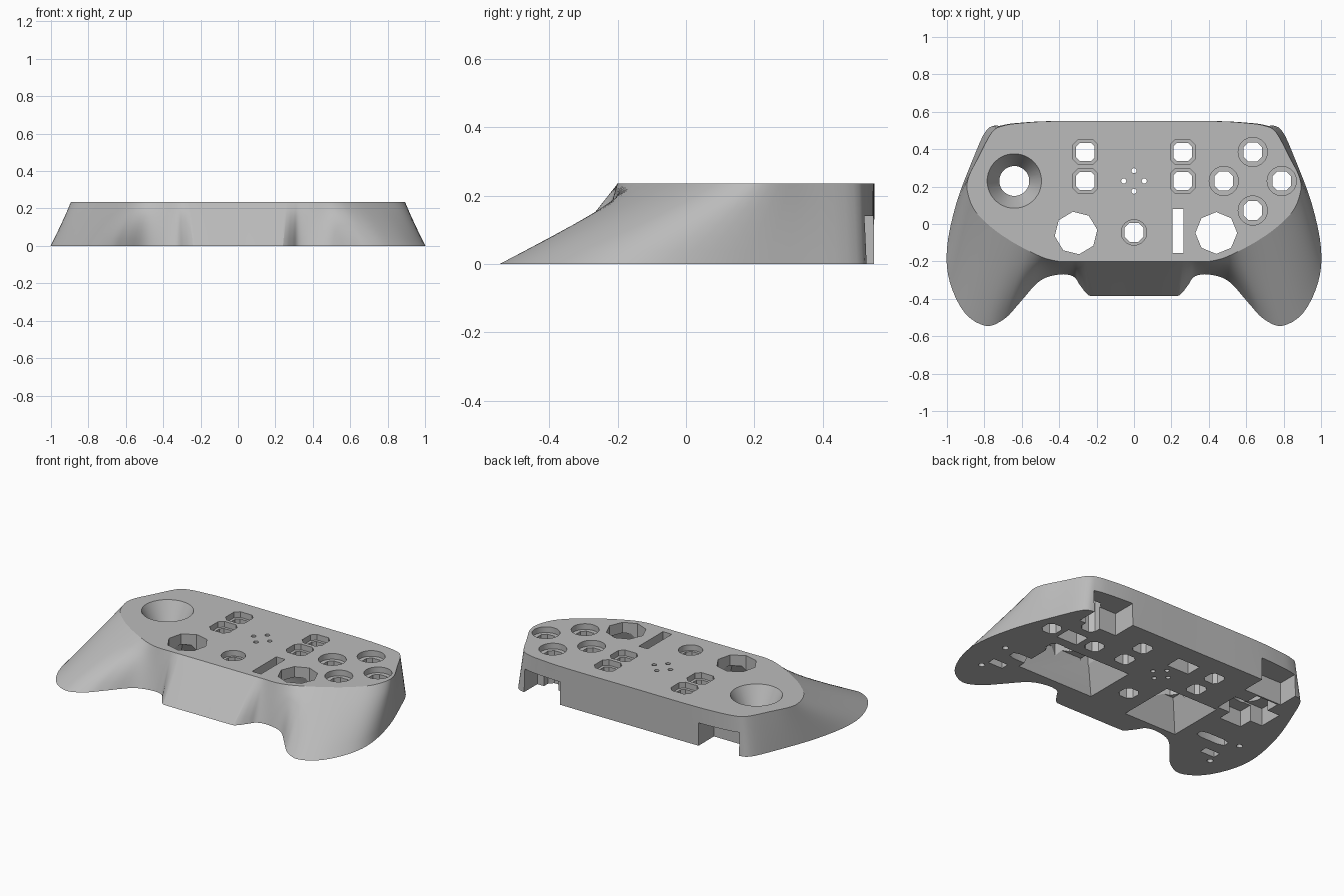
import bpy, bmesh, math
from mathutils import Vector

if "Cube" in bpy.data.objects:
    bpy.data.objects.remove(bpy.data.objects["Cube"], do_unlink=True)

HEIGHT = 0.235
grey = bpy.data.materials.new("shell grey")
grey.use_nodes = True
grey.diffuse_color = (0.5, 0.5, 0.5, 1)
grey.node_tree.nodes["Principled BSDF"].inputs["Base Color"].default_value = (0.5, 0.5, 0.5, 1)


def make_object(name, bm):
    bmesh.ops.recalc_face_normals(bm, faces=bm.faces)
    mesh = bpy.data.meshes.new(name)
    bm.to_mesh(mesh)
    bm.free()
    obj = bpy.data.objects.new(name, mesh)
    bpy.context.scene.collection.objects.link(obj)
    return obj


def loft(name, rings):
    """Skin a stack of closed rings and cap both ends."""
    bm = bmesh.new()
    rows = [[bm.verts.new(p) for p in ring] for ring in rings]
    count = len(rows[0])
    for low, high in zip(rows, rows[1:]):
        for i in range(count):
            j = (i + 1) % count
            bm.faces.new((low[i], low[j], high[j], high[i]))
    bm.faces.new(rows[0])
    bm.faces.new(rows[-1])
    return make_object(name, bm)


# Half outlines: base rim paired with the matching point on the top rim
base = [(0, .55), (.42, .55), (.6, .545), (.72, .53), (.79, .5), (.86, .35), (.95, .11),
        (1, -.13), (.985, -.31), (.905, -.475), (.79, -.545), (.69, -.505), (.61, -.42),
        (.505, -.305), (.4, -.27), (.325, -.28), (.29, -.325), (.25, -.375), (.21, -.385), (0, -.385)]
crown = [(0, .55), (.42, .55), (.6, .54), (.7, .525), (.76, .49), (.83, .36), (.885, .25),
         (.89, .17), (.85, .07), (.76, -.02), (.66, -.09), (.58, -.135), (.53, -.16),
         (.47, -.185), (.4, -.2), (.33, -.2), (.3, -.2), (.27, -.2), (.23, -.2), (0, -.2)]


def smooth_outline(half, steps=4):
    pts = [Vector(p) for p in half]
    pts += [Vector((-p.x, p.y)) for p in reversed(pts[1:-1])]
    n, out = len(pts), []
    for i in range(n):
        a, b, c, d = (pts[(i + k) % n] for k in (-1, 0, 1, 2))
        for s in range(steps):
            t = s / steps
            out.append(0.5 * (2 * b + (c - a) * t + (2 * a - 5 * b + 4 * c - d) * t * t
                              + (3 * b - a - 3 * c + d) * t ** 3))
    return out


low, high = smooth_outline(base), smooth_outline(crown)
LEVELS = 6
body = loft("controller_shell", [
    [(*a.lerp(b, k / LEVELS), HEIGHT * k / LEVELS) for a, b in zip(low, high)]
    for k in range(LEVELS + 1)])

# Cutters
cutters = []


def ring(x, y, z, r, sides, turn=0.0):
    return [(x + r * math.cos(turn + math.tau * i / sides),
             y + r * math.sin(turn + math.tau * i / sides), z) for i in range(sides)]


def cut_round(x, y, z0, z1, r0, r1, sides=32, turn=0.0):
    cutters.append(loft("cutter", [ring(x, y, z0, r0, sides, turn), ring(x, y, z1, r1, sides, turn)]))


def rect(x, y, z, hx, hy, c=0.0):
    """Rectangle with corners chamfered by c."""
    if c == 0:
        return [(x + a * hx, y + b * hy, z) for a, b in ((1, 1), (-1, 1), (-1, -1), (1, -1))]
    corners = [(1, 1 - c), (1 - c, 1), (c - 1, 1), (-1, 1 - c),
               (-1, c - 1), (c - 1, -1), (1 - c, -1), (1, c - 1)]
    return [(x + a * hx, y + b * hy, z) for a, b in corners]


def cut_rect(x, y, z0, z1, hx, hy, tx=None, ty=None, c=0.0, shift=0.0):
    cutters.append(loft("cutter", [rect(x, y, z0, hx, hy, c),
                                   rect(x + shift, y, z1, tx or hx, ty or hy, c)]))


UNDER, OVER = -0.02, HEIGHT + 0.02
LEDGE = HEIGHT - 0.035

# Square button wells
for x in (-.26, .26):
    for y in (.385, .23):
        cut_rect(x, y, LEDGE, OVER, .066, .066, c=.4)
        cut_rect(x, y, UNDER, OVER, .049, .049, c=.4)

# Round button wells
for x, y, r in ((.635, .385, .078), (.48, .23, .078), (.79, .23, .078), (.635, .072, .078), (0, -.045, .068)):
    cut_round(x, y, LEDGE, OVER, r, r)
    cut_rect(x, y, UNDER, OVER, .05, .05, c=.5)

# Speaker holes
for i in range(4):
    angle = i * math.pi / 2
    cut_round(.055 * math.cos(angle), .23 + .055 * math.sin(angle), UNDER, OVER, .014, .014, 12)

# Conical stick well with a cross shaped pocket underneath
cut_round(-.64, .23, .11, HEIGHT + .001, .08, .146, 48)
cut_round(-.64, .23, UNDER, .12, .08, .08, 48)
cut_rect(-.64, .23, UNDER, .11, .16, .075)
cut_rect(-.64, .23, UNDER, .1, .075, .16)

# Octagonal pad openings, slot and the tapered pockets beneath them
for x, r in ((-.31, .115), (.44, .112)):
    cut_round(x, -.048, UNDER, OVER, r, r, 8, .15 if x < 0 else 0)
cut_rect(-.31, -.05, UNDER, .17, .19, .19, .1, .1)
cut_rect(.235, -.038, UNDER, OVER, .03, .117)
cut_rect(.4, -.045, UNDER, .17, .27, .17, .19, .1)

# Rear connector notches
for side in (-1, 1):
    cut_rect(side * .6, .52, UNDER, .14, .13, .12)

# Underside pockets, grip slots and screw holes
cut_rect(-.04, .38, UNDER, .1, .075, .05)
cut_rect(.64, .23, UNDER, .1, .07, .05)
for side in (-1, 1):
    cut_rect(side * .68, -.13, UNDER, .06, .1, .03, c=.4)
    cut_rect(side * .77, -.26, UNDER, .04, .05, .025)
    for x, y in ((.85, -.1), (.83, -.33)):
        cut_round(side * x, y, UNDER, .04, .018, .018, 12)

# Carve the shell and discard the cutters
for cutter in cutters:
    cutter.hide_render = True
    mod = body.modifiers.new("cut", "BOOLEAN")
    mod.operation, mod.solver, mod.object = "DIFFERENCE", "EXACT", cutter
depsgraph = bpy.context.evaluated_depsgraph_get()
carved = bpy.data.meshes.new_from_object(body.evaluated_get(depsgraph))
body.modifiers.clear()
body.data = carved
for cutter in cutters:
    bpy.data.objects.remove(cutter, do_unlink=True)

carved.materials.clear()
carved.materials.append(grey)
for obj in bpy.context.selected_objects:
    obj.select_set(False)
body.select_set(True)
bpy.context.view_layer.objects.active = body
bpy.ops.object.shade_smooth_by_angle(angle=math.radians(22))
